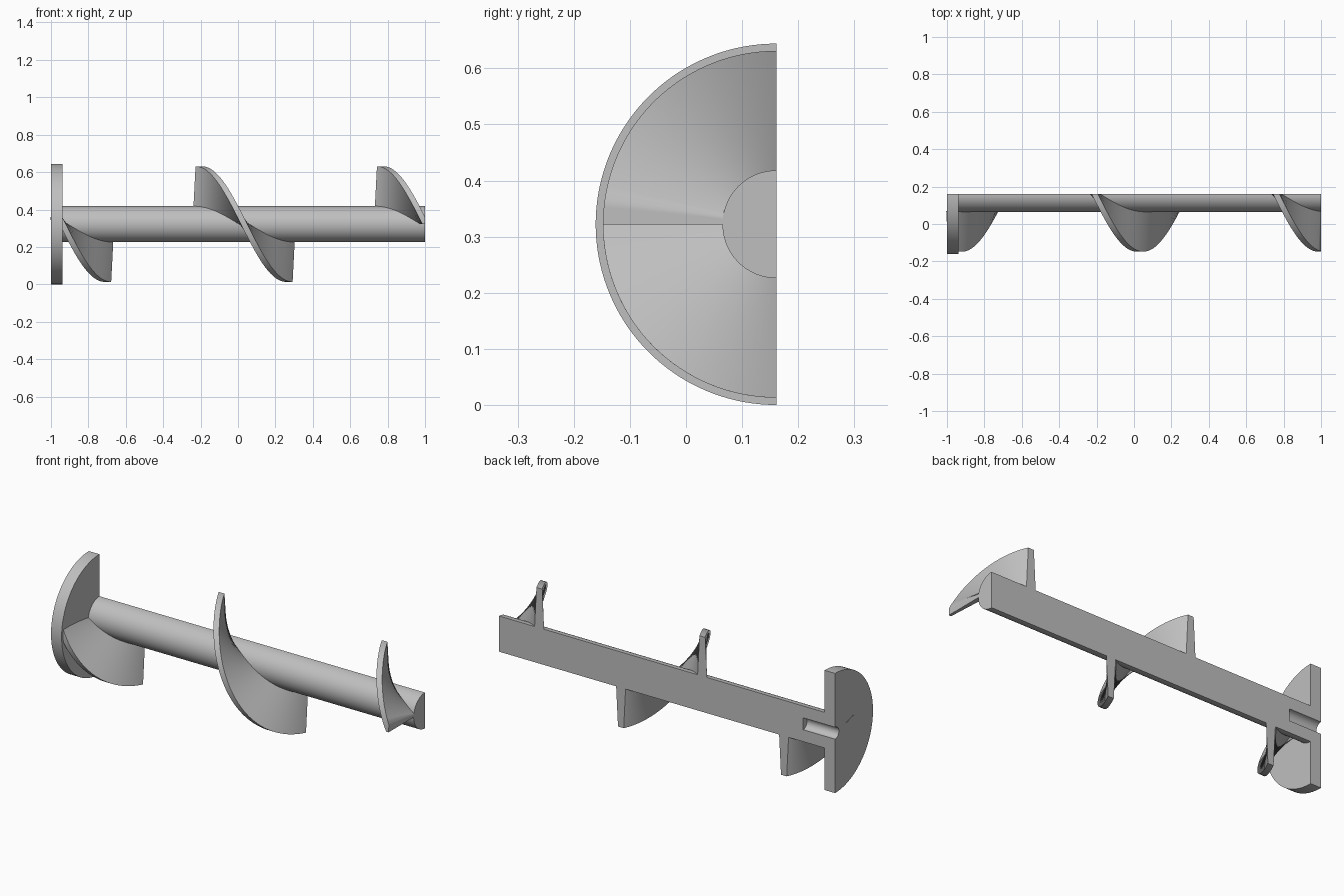
import bpy, bmesh, math

cube = bpy.data.objects.get("Cube")
if cube:
    bpy.data.objects.remove(cube, do_unlink=True)

R_DISC, R_FLIGHT, R_SHAFT, R_BORE = 0.322, 0.309, 0.096, 0.032
DISC_FACE, BORE_END = -0.937, -0.81
PITCH, TOP_X = 0.97, -0.21          # helix pitch, and x where it passes the top
ROOT_W, TIP_W = 0.056, 0.034        # blade thickness at shaft and at rim

metal = bpy.data.materials.new("light_grey_metal")
metal.use_nodes = True
colour = (0.52, 0.52, 0.52, 1)
metal.diffuse_color = colour
metal.node_tree.nodes["Principled BSDF"].inputs["Base Color"].default_value = colour


def sweep(name, section, start, end, steps):
    """Sweep section(angle) -> [(x, radius)] round the axis; angle 0 is up, 90 is front."""
    bm = bmesh.new()
    rings = []
    for i in range(steps + 1):
        a = start + (end - start) * i / steps
        rings.append([bm.verts.new((x, R_DISC / 2 - r * math.sin(a), R_DISC + r * math.cos(a)))
                      for x, r in section(a)])
    n = len(rings[0])
    for p, q in zip(rings, rings[1:]):
        for j in range(n):
            k = (j + 1) % n
            bm.faces.new((p[j], p[k], q[k], q[j]))
    bm.faces.new(rings[0])
    bm.faces.new(rings[-1][::-1])
    bmesh.ops.remove_doubles(bm, verts=bm.verts, dist=1e-5)
    bmesh.ops.recalc_face_normals(bm, faces=bm.faces)
    mesh = bpy.data.meshes.new(name)
    bm.to_mesh(mesh)
    bm.free()
    mesh.materials.append(metal)
    obj = bpy.data.objects.new(name, mesh)
    bpy.context.collection.objects.link(obj)
    bpy.ops.object.select_all(action='DESELECT')
    obj.select_set(True)
    bpy.context.view_layer.objects.active = obj
    bpy.ops.object.shade_smooth_by_angle(angle=math.radians(30))
    return obj


# Half shaft with end disc and blind bore
body = [(BORE_END, 0), (BORE_END, R_BORE), (-1, R_BORE), (-1, R_DISC),
        (DISC_FACE, R_DISC), (DISC_FACE, R_SHAFT), (1, R_SHAFT), (1, 0)]
sweep("shaft_with_end_disc", lambda a: body, 0, math.pi, 72)


# Screw blade, tapered towards the rim and trimmed at the shaft end
def blade(turn):
    def section(a):
        c = TOP_X + PITCH * (turn + a / math.tau)
        pts = [(-ROOT_W, R_SHAFT - 0.0005), (-TIP_W, R_FLIGHT),
               (TIP_W, R_FLIGHT), (ROOT_W, R_SHAFT - 0.0005)]
        return [(min(c + w / 2, 1), r) for w, r in pts]
    return section


QUARTER = math.pi / 2
for name, turn, start, end in (("blade_by_disc", -1, QUARTER - 0.25, math.pi),
                               ("blade_middle", 0, 0, math.pi),
                               ("blade_by_tip", 1, 0, QUARTER)):
    sweep(name, blade(turn), start, end, 64)
